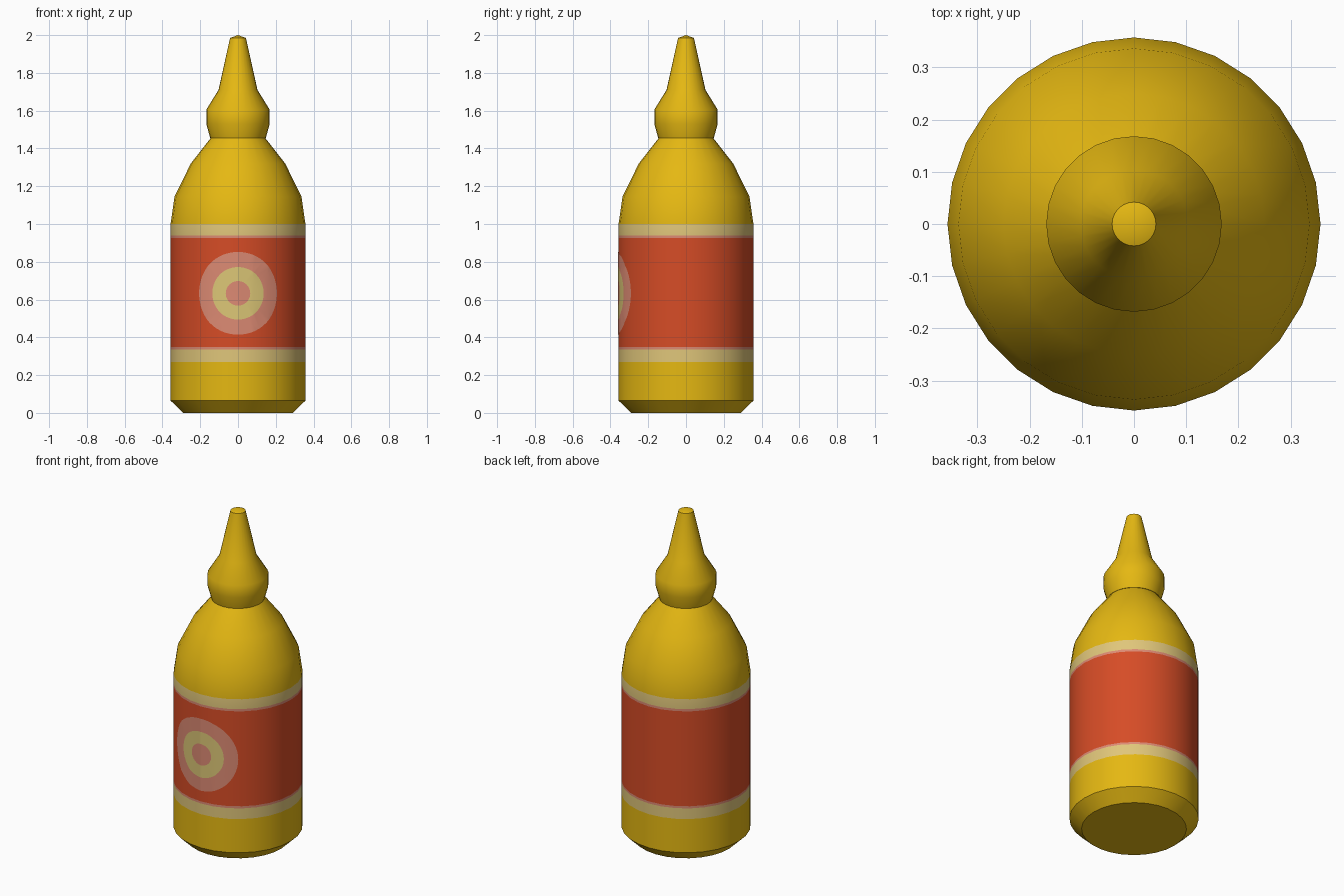
import bpy, bmesh, math
from mathutils import Vector

if "Cube" in bpy.data.objects:
    bpy.data.objects.remove(bpy.data.objects["Cube"])

SIDES, R = 28, 0.357


def material(name, *srgb):
    m = bpy.data.materials.new(name)
    lin = [(c / 255 / 12.92 if c < 11 else ((c / 255 + 0.055) / 1.055) ** 2.4) for c in srgb]
    m.diffuse_color = (*lin, 1)
    m.use_nodes = True
    m.node_tree.nodes["Principled BSDF"].inputs["Base Color"].default_value = m.diffuse_color
    return m


yellow = material("mustard_yellow", 229, 184, 18)
cream = material("cream", 224, 198, 122)
pink = material("salmon_pink", 220, 138, 115)
red = material("label_red", 214, 76, 38)
straw = material("straw_yellow", 220, 198, 118)


def finish(bm, name, mats, smooth=True):
    mesh = bpy.data.meshes.new(name)
    bm.to_mesh(mesh)
    bm.free()
    for m in mats:
        mesh.materials.append(m)
    ob = bpy.data.objects.new(name, mesh)
    bpy.context.collection.objects.link(ob)
    if smooth:
        bpy.ops.object.select_all(action='DESELECT')
        ob.select_set(True)
        bpy.context.view_layer.objects.active = ob
        bpy.ops.object.shade_smooth_by_angle(angle=math.radians(40))
    return ob


def corner(k, r=R):
    a = -math.pi / 2 + 2 * math.pi * k / SIDES
    return Vector((r * math.cos(a), r * math.sin(a), 0))


def lathe(name, profile, mats, rule=lambda z: 0):
    """Revolve (radius, height) points; a zero radius makes a pole."""
    bm = bmesh.new()
    rings = []
    for r, z in profile:
        n = SIDES if r else 1
        rings.append([bm.verts.new(corner(k, r) + Vector((0, 0, z))) for k in range(n)])
    for a, b in zip(rings, rings[1:]):
        for k in range(SIDES):
            j = (k + 1) % SIDES
            quad = [a[k % len(a)], a[j % len(a)], b[j % len(b)], b[k % len(b)]]
            bm.faces.new(list(dict.fromkeys(quad)))
    for f in bm.faces:
        f.material_index = rule(f.calc_center_median().z)
    bmesh.ops.recalc_face_normals(bm, faces=bm.faces)
    return finish(bm, name, mats)


# bottle body, with the label bands coloured by height
def band(z):
    if not 0.27 < z < 1.0:
        return 0
    if z < 0.335 or z > 0.94:
        return 1
    return 2 if z < 0.348 or z > 0.926 else 3


lathe("bottle_body",
      [(0, 0), (0.29, 0), (R, 0.065), (R, 0.27), (R, 0.335), (R, 0.348), (R, 0.926),
       (R, 0.94), (R, 1.0), (0.336, 1.145), (0.25, 1.32), (0.143, 1.457)],
      [yellow, cream, pink, red], band)

# screw cap and nozzle
lathe("nozzle_cap",
      [(0, 1.455), (0.147, 1.455), (0.168, 1.53), (0.168, 1.605), (0.103, 1.71),
       (0.042, 1.985), (0, 2.0)], [yellow])

# round target on the label: flat rings, folded round the bottle's facets
RADII = [0.065, 0.139, 0.219]
STEPS = 56
bm = bmesh.new()
rings = [[bm.verts.new((r * math.cos(2 * math.pi * i / STEPS), 0,
                        r * math.sin(2 * math.pi * i / STEPS))) for i in range(STEPS)]
         for r in RADII]
bm.faces.new(rings[0]).material_index = 0
for n, (a, b) in enumerate(zip(rings, rings[1:])):
    for i in range(STEPS):
        j = (i + 1) % STEPS
        bm.faces.new((a[i], b[i], b[j], a[j])).material_index = (n + 1) % 2
side = 2 * R * math.sin(math.pi / SIDES)
for k in range(-2, 3):
    bmesh.ops.bisect_plane(bm, geom=bm.verts[:] + bm.edges[:] + bm.faces[:],
                           plane_co=(k * side, 0, 0), plane_no=(1, 0, 0))
for v in bm.verts:
    u = v.co.x / side
    k = math.floor(u)
    p = corner(k, R + 0.002).lerp(corner(k + 1, R + 0.002), u - k)
    v.co = (p.x, p.y, v.co.z + 0.633)
bm.normal_update()
for f in bm.faces:
    if f.normal.y > 0:
        f.normal_flip()
finish(bm, "label_target", [pink, straw])
